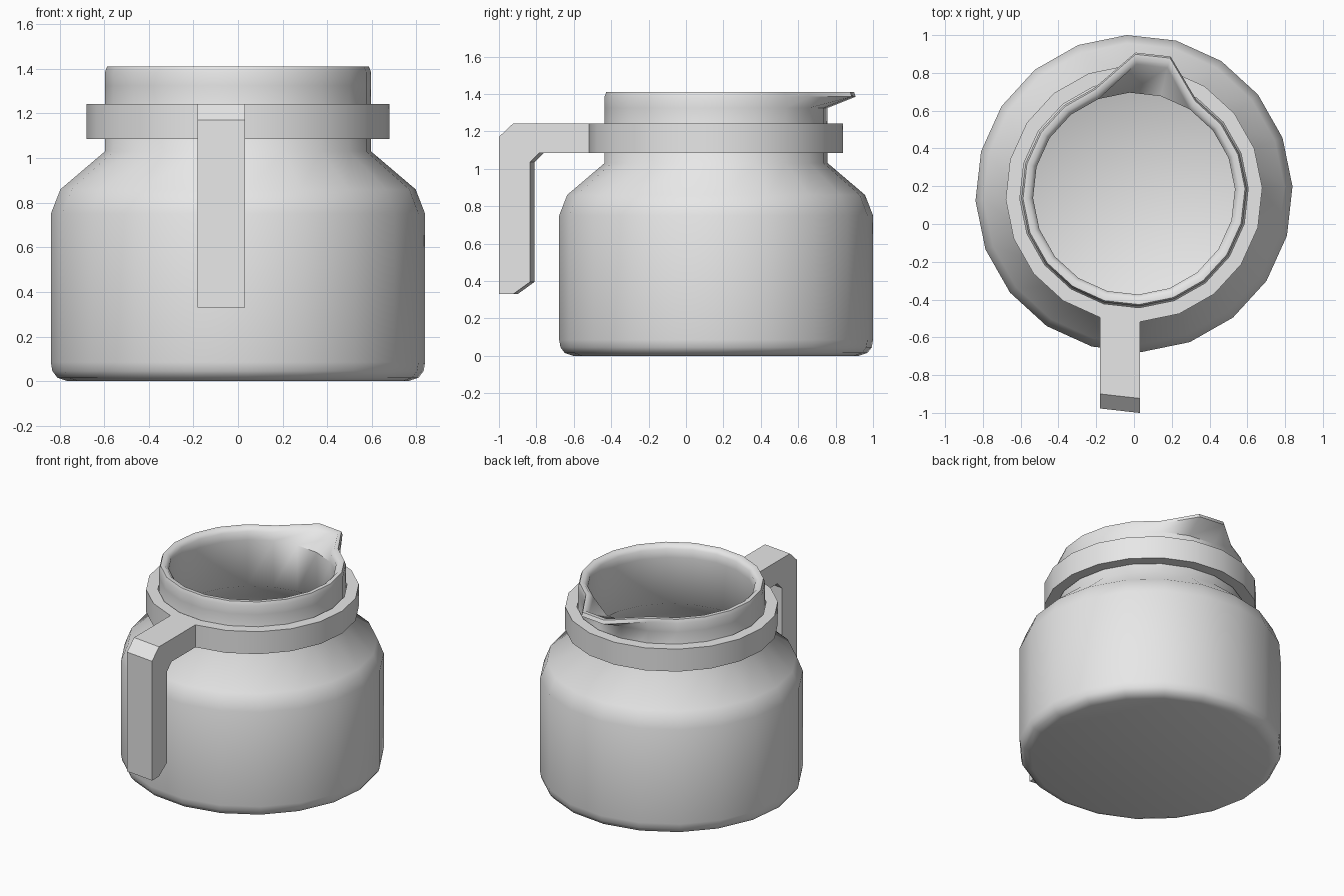
import bpy
import bmesh
from math import radians, cos, sin

if "Cube" in bpy.data.objects:
    bpy.data.objects.remove(bpy.data.objects["Cube"])

SIDES = 20
PHASE = radians(2.6)
CENTRE_Y = 0.161

# Single grey material
grey = bpy.data.materials.new("plain_grey")
grey.use_nodes = True
grey.diffuse_color = (0.8, 0.8, 0.8, 1)
grey.node_tree.nodes["Principled BSDF"].inputs["Base Color"].default_value = (0.8, 0.8, 0.8, 1)


def finish(bm, name, angle):
    bmesh.ops.recalc_face_normals(bm, faces=bm.faces)
    mesh = bpy.data.meshes.new(name)
    bm.to_mesh(mesh)
    bm.free()
    mesh.materials.append(grey)
    obj = bpy.data.objects.new(name, mesh)
    bpy.context.collection.objects.link(obj)
    bpy.ops.object.select_all(action="DESELECT")
    obj.select_set(True)
    bpy.context.view_layer.objects.active = obj
    bpy.ops.object.shade_smooth_by_angle(angle=radians(angle))
    return obj


def point(radius, z, i):
    a = PHASE + radians(360 / SIDES) * i
    return (radius * cos(a), CENTRE_Y + radius * sin(a), z)


def revolve(bm, profile, closed):
    """Turn a (radius, z) profile; closed joins the ends, else caps them."""
    loops = [[bm.verts.new(point(r, z, i)) for i in range(SIDES)] for r, z in profile]
    pairs = list(zip(loops, loops[1:]))
    if closed:
        pairs.append((loops[-1], loops[0]))
    else:
        bm.faces.new(loops[0])
        bm.faces.new(loops[-1])
    for low, high in pairs:
        for i in range(SIDES):
            j = (i + 1) % SIDES
            bm.faces.new((low[i], low[j], high[j], high[i]))
    return loops


# Jug body: outer wall, rounded lip, then the inner wall down to the floor
outer = [(0.765, 0), (0.81, 0.015), (0.833, 0.045), (0.84, 0.085), (0.84, 0.75),
         (0.797, 0.86), (0.597, 1.03), (0.597, 1.325)]
lip = [(0.597, 1.385), (0.588, 1.41), (0.56, 1.41), (0.535, 1.385)]
inner = [(0.535, 1.325), (0.535, 1.0), (0.74, 0.83), (0.78, 0.74),
         (0.78, 0.12), (0.72, 0.06)]
bm = bmesh.new()
body_loops = revolve(bm, outer + lip + inner, False)

# Pouring spout: pull two neighbouring columns of the lip outward
for loop in body_loops[len(outer):len(outer) + len(lip)]:
    for i in (4, 5):
        loop[i].co.x += 0.035
        loop[i].co.y += 0.15
finish(bm, "jug_body", 50)

# Collar around the neck
bm = bmesh.new()
revolve(bm, [(0.605, 1.085), (0.68, 1.085), (0.68, 1.243), (0.605, 1.243)], True)
finish(bm, "collar", 30)

# Handle: angular side profile spanning one collar facet
left_x, left_y, _ = point(0.68, 0, 14)
right_x, right_y, _ = point(0.68, 0, 15)
path = [(0, 1.243), (-0.405, 1.243), (-0.482, 1.17), (-0.482, 0.33),
        (-0.405, 0.33), (-0.315, 0.395), (-0.315, 1.035), (-0.265, 1.085), (0, 1.085)]
bm = bmesh.new()
sides = [[bm.verts.new((x, y + dy, z)) for dy, z in path]
         for x, y in ((left_x, left_y), (right_x, right_y))]
for side in sides:
    bm.faces.new(side)
for k in range(len(path) - 1):
    bm.faces.new((sides[0][k], sides[0][k + 1], sides[1][k + 1], sides[1][k]))
finish(bm, "handle", 30)
